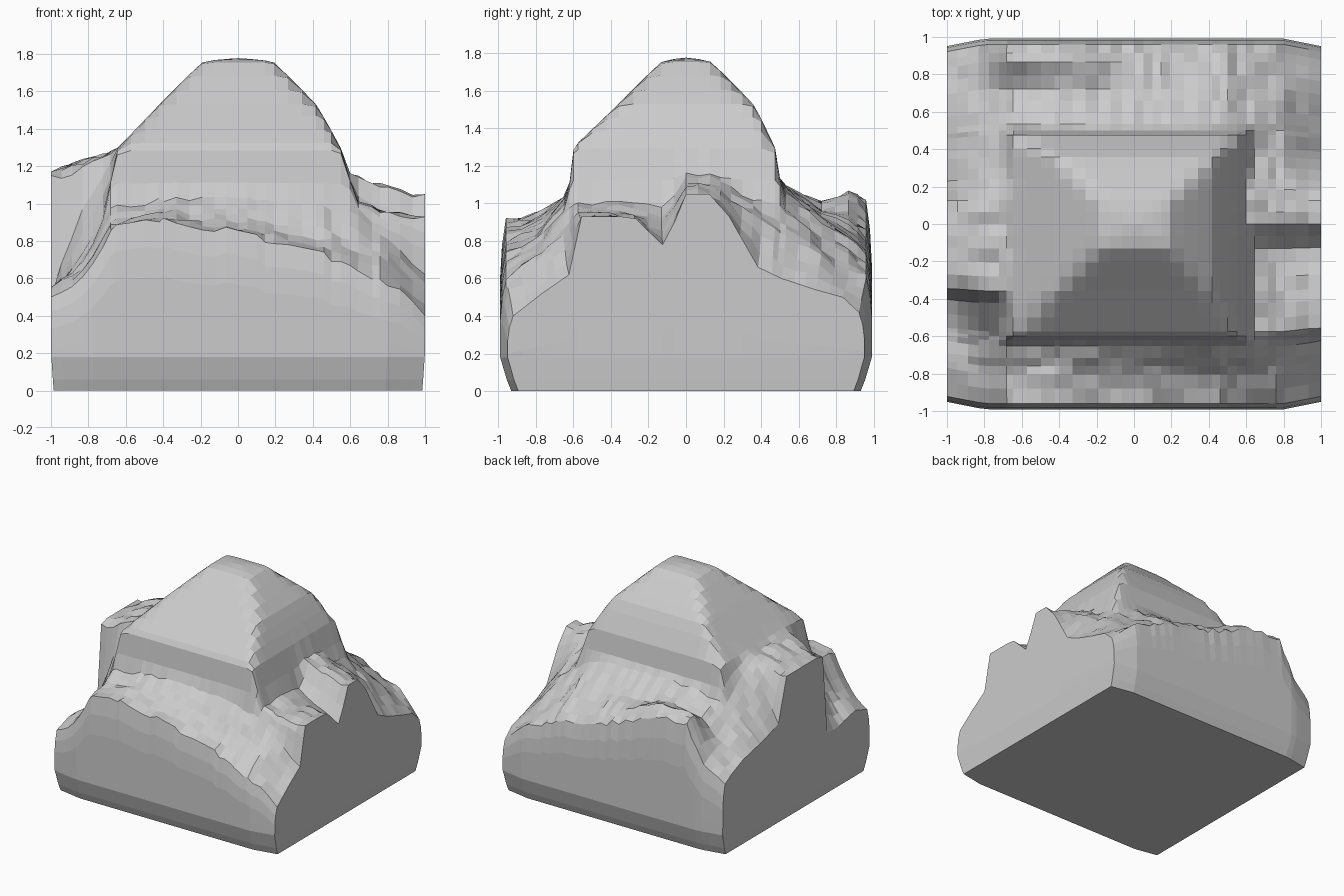
import bpy, bmesh, math, random

if "Cube" in bpy.data.objects:
    bpy.data.objects.remove(bpy.data.objects["Cube"])

random.seed(4)


def lerp_profile(pts, t):
    """Piecewise linear profile through (position, value) pairs."""
    if t <= pts[0][0]:
        return pts[0][1]
    for (a, va), (b, vb) in zip(pts, pts[1:]):
        if t <= b:
            return va + (vb - va) * (t - a) / (b - a)
    return pts[-1][1]


# Peak: stepped pyramid from a front and a side profile, cliffs run down below the rocks
PEAK_X = [(-.83, 0), (-.72, .9), (-.65, 1.29), (-.42, 1.53), (-.19, 1.76), (0, 1.78), (.19, 1.76),
          (.42, 1.53), (.55, 1.3), (.60, 1.12), (.64, .95), (.72, 0)]
PEAK_Y = [(-.72, 0), (-.65, .95), (-.62, 1.1), (-.60, 1.3), (-.36, 1.53), (-.13, 1.76), (0, 1.78),
          (.13, 1.76), (.36, 1.53), (.48, 1.3), (.50, 1.12), (.53, .95), (.6, 0)]

# Surrounding rocks: height sections across x at several y stations
FULL_X = (-1, -.82, -.68, -.4, .1, .5, .64, .8, 1)
SIDE_X = (-1, -.82, -.68, .64, .8, 1)   # stations hidden under the peak are skipped
SECTIONS = [
    (-.96, (.50, .62, .86, .92, .82, .71, .64, .58, .40)),
    (-.80, (.55, .65, .90, .94, .88, .80, .76, .70, .52)),
    (-.65, (.52, .70, .96, 1.02, 1.02, .98, .92, .80, .62)),
    (-.58, (.50, .75, 1.00, 1.05, 1.05, 1.02, 1.00, .95, .93)),
    (-.42, (.50, .98, 1.20, 1.00, .95, .93)),
    (-.36, (1.15, 1.21, 1.27, 1.02, .95, .93)),
    (-.28, (1.17, 1.22, 1.27, 1.00, .94, .92)),
    (-.12, (1.17, 1.22, 1.27, .95, .85, .77)),
    (.00, (1.17, 1.22, 1.27, 1.15, 1.08, 1.05)),
    (.13, (1.17, 1.22, 1.27, 1.14, 1.08, 1.05)),
    (.24, (.82, 1.14, 1.25, 1.08, 1.02, .93)),
    (.40, (.77, .95, 1.18, 1.00, .90, .66)),
    (.53, (.74, .92, 1.02, 1.08, 1.10, 1.05, .95, .82, .60)),
    (.72, (.70, .80, .95, 1.00, .95, .90, .80, .72, .54)),
    (.87, (.64, .78, 1.05, 1.08, .88, .80, .72, .62, .50)),
    (.96, (.59, .72, 1.02, 1.00, .80, .72, .66, .60, .42)),
]


def rock_height(x, y):
    column = [(sy, lerp_profile(list(zip(FULL_X if len(zs) == 9 else SIDE_X, zs)), x))
              for sy, zs in SECTIONS]
    return lerp_profile(column, y)


def height(x, y):
    peak = min(lerp_profile(PEAK_X, x), lerp_profile(PEAK_Y, y))
    rock = rock_height(x, y)
    if peak >= rock:
        return peak
    return rock + (random.uniform(-.025, .025) if abs(x) < .97 else 0)


def grid_lines(knots, step=.08):
    """Merge knots, then split wide gaps evenly."""
    ks = sorted(set(knots))
    ks = [k for i, k in enumerate(ks) if i == 0 or i == len(ks) - 1 or k - ks[i - 1] > .015]
    out = [ks[0]]
    for a, b in zip(ks, ks[1:]):
        n = max(1, math.ceil((b - a) / step))
        out += [a + (b - a) * (i + 1) / n for i in range(n)]
    return out


xs = grid_lines(list(FULL_X) + [p[0] for p in PEAK_X])
ys = grid_lines([s[0] for s in SECTIONS] + [p[0] for p in PEAK_Y])
nx, ny = len(xs), len(ys)


def plan_y(x, y):
    """Round the plan corners slightly."""
    return y * (1 - .04 * max(0, (abs(x) - .8) / .2))


# Top surface, slightly weathered by smoothing
bm = bmesh.new()
g = [[bm.verts.new((x, plan_y(x, y), height(x, y))) for x in xs] for y in ys]
for j in range(ny - 1):
    for i in range(nx - 1):
        bm.faces.new((g[j][i], g[j][i + 1], g[j + 1][i + 1], g[j + 1][i]))
inner = [g[j][i] for j in range(1, ny - 1) for i in range(1, nx - 1)]
bmesh.ops.smooth_vert(bm, verts=inner, factor=.35, use_axis_x=True, use_axis_y=True, use_axis_z=True)

# Walls: rings dropped from the rim, bulging at front and back, tucked in at the foot
rim = ([g[0][i] for i in range(nx)] + [g[j][-1] for j in range(1, ny)]
       + [g[-1][i] for i in range(nx - 2, -1, -1)] + [g[j][0] for j in range(ny - 2, 0, -1)])


def wall_ring(z_of, sx, sy):
    return [bm.verts.new((v.co.x * sx, v.co.y * sy, z_of(v.co.z))) for v in rim]


rings = [rim,
         wall_ring(lambda z: z * .84, 1, 1.022),
         wall_ring(lambda z: z * .66, 1, 1.032),
         wall_ring(lambda z: z * .3 + .08, 1, 1.032),
         wall_ring(lambda z: .18, .998, 1.032),
         wall_ring(lambda z: .06, .99, .995),
         wall_ring(lambda z: 0, .985, .97)]
for up, low in zip(rings, rings[1:]):
    for k in range(len(rim)):
        n = (k + 1) % len(rim)
        bm.faces.new((up[k], low[k], low[n], up[n]))
bm.faces.new(list(reversed(rings[-1])))   # flat underside

bmesh.ops.recalc_face_normals(bm, faces=bm.faces)
mesh = bpy.data.meshes.new("rocky_mountain")
bm.to_mesh(mesh)
bm.free()
mountain = bpy.data.objects.new("rocky_mountain", mesh)
bpy.context.collection.objects.link(mountain)
